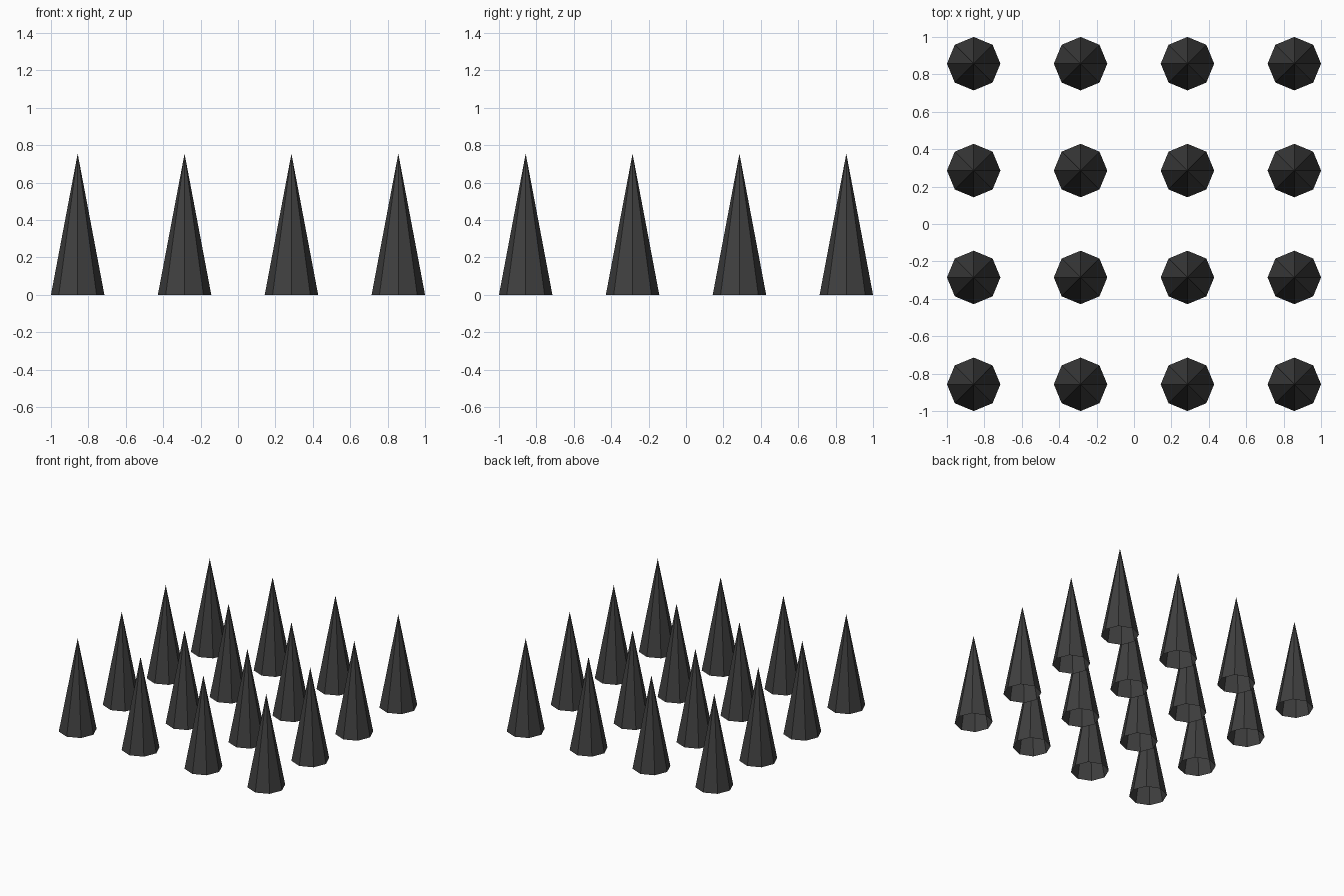
import bpy

cube = bpy.data.objects.get("Cube")
if cube:
    bpy.data.objects.remove(cube, do_unlink=True)

# Dark iron colour
iron = bpy.data.materials.new("dark_iron")
iron.use_nodes = True
colour = (0.05, 0.05, 0.05, 1)
iron.diffuse_color = colour
iron.node_tree.nodes["Principled BSDF"].inputs["Base Color"].default_value = colour

COUNT = 4
RADIUS = 1 / 7
HEIGHT = 0.755
SPACING = 4 / 7

# One flat-shaded eight-sided spike, hollow and open underneath
bpy.ops.mesh.primitive_cone_add(vertices=8, radius1=RADIUS, radius2=0,
                                depth=HEIGHT, end_fill_type='NOTHING')
first = bpy.context.object
spike_mesh = first.data
spike_mesh.name = "spike"
spike_mesh.materials.append(iron)
for vert in spike_mesh.vertices:
    vert.co.z += HEIGHT / 2
bpy.data.objects.remove(first, do_unlink=True)

# Square grid of spikes sharing the mesh
middle = (COUNT - 1) / 2
for row in range(COUNT):
    for column in range(COUNT):
        spike = bpy.data.objects.new(f"spike_row{row + 1}_column{column + 1}", spike_mesh)
        spike.location = ((column - middle) * SPACING, (row - middle) * SPACING, 0)
        bpy.context.collection.objects.link(spike)
